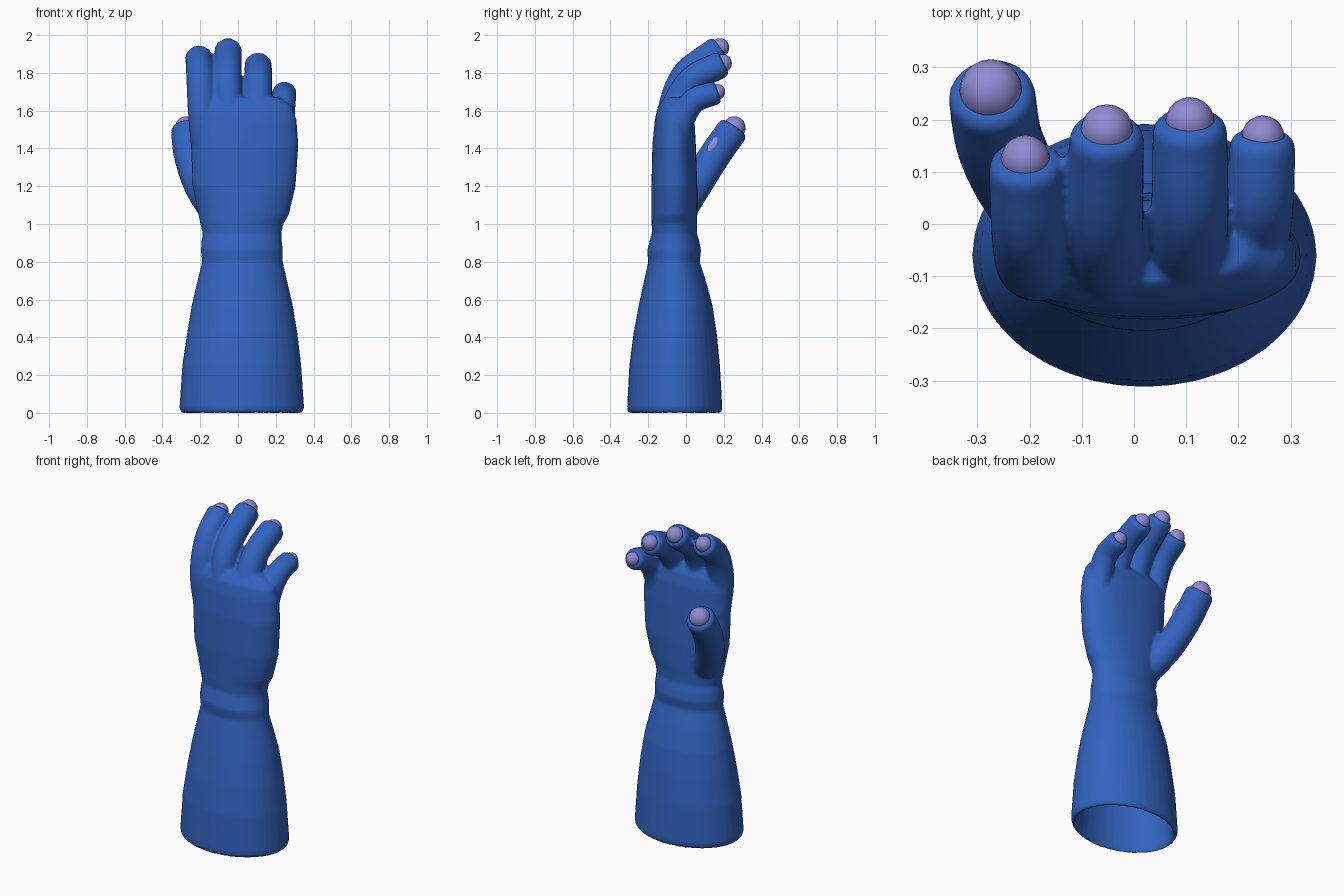
import bpy, bmesh
from math import cos, sin, pi
from mathutils import Vector

cube = bpy.data.objects.get("Cube")
if cube:
    bpy.data.objects.remove(cube, do_unlink=True)


def material(name, color):
    m = bpy.data.materials.new(name)
    m.use_nodes = True
    m.diffuse_color = color
    m.node_tree.nodes["Principled BSDF"].inputs["Base Color"].default_value = color
    m.node_tree.nodes["Principled BSDF"].inputs["Roughness"].default_value = 0.7
    return m


BLUE = material("glove blue", (0.032, 0.125, 0.52, 1))
LILAC = material("fingertip lilac", (0.28, 0.26, 0.66, 1))


def loft(bm, rings):
    """Skin a list of rings of points and close both ends."""
    loops = [[bm.verts.new(p) for p in ring] for ring in rings]
    n = len(loops[0])
    for a, b in zip(loops, loops[1:]):
        for i in range(n):
            j = (i + 1) % n
            bm.faces.new((a[i], a[j], b[j], b[i]))
    bm.faces.new(loops[0][::-1])
    bm.faces.new(loops[-1])


def oval(z, x0, x1, y0, y1, inset=0.0, power=1.0, n=40):
    """Horizontal oval ring inside the given limits."""
    cx, cy = (x0 + x1) / 2, (y0 + y1) / 2
    rx, ry = (x1 - x0) / 2 - inset, (y1 - y0) / 2 - inset
    ring = []
    for i in range(n):
        c, s = cos(2 * pi * i / n), sin(2 * pi * i / n)
        c = abs(c) ** power * (1 if c > 0 else -1)
        s = abs(s) ** power * (1 if s > 0 else -1)
        ring.append(Vector((cx + rx * c, cy + ry * s, z)))
    return ring


def spline(points, steps=6):
    """Smooth path through points of any dimension."""
    pts = [Vector(p) for p in points]
    pts = [2 * pts[0] - pts[1]] + pts + [2 * pts[-1] - pts[-2]]
    path = []
    for a, b, c, d in zip(pts, pts[1:], pts[2:], pts[3:]):
        for k in range(steps):
            t = k / steps
            path.append(0.5 * (2 * b + (c - a) * t + (2 * a - 5 * b + 4 * c - d) * t * t
                               + (3 * b - a - 3 * c + d) * t ** 3))
    return path + [pts[-2]]


def tube(bm, points, radii, n=20):
    """Tapered round tube with a softly rounded blunt end."""
    path = spline([(*p, r) for p, r in zip(points, radii)])
    centers = [p.to_3d() for p in path]
    sizes = [p[3] for p in path]
    end = (centers[-1] - centers[-2]).normalized()
    r = sizes[-1]
    for push, scale in ((0.012, 0.93), (0.022, 0.78)):
        centers.append(centers[len(path) - 1] + end * push)
        sizes.append(r * scale)
    rings = []
    for i, (c, s) in enumerate(zip(centers, sizes)):
        t = (centers[min(i + 1, len(centers) - 1)] - centers[max(i - 1, 0)]).normalized()
        u = (Vector((1, 0, 0)) - t * t.x).normalized()
        v = t.cross(u)
        rings.append([c + s * (u * cos(2 * pi * k / n) + v * sin(2 * pi * k / n))
                      for k in range(n)])
    loft(bm, rings)


def ball(name, center, size, aim=(0, 0, 1)):
    bpy.ops.mesh.primitive_uv_sphere_add(segments=20, ring_count=12, location=center)
    ob = bpy.context.object
    ob.name = name
    ob.scale = size
    ob.rotation_euler = Vector(aim).to_track_quat('Z', 'Y').to_euler()
    ob.data.materials.append(LILAC)
    bpy.ops.object.shade_smooth()


# Cuff, wrist and palm limits: z, left, right, front, back
sleeve = [(0.01, -0.305, 0.345, -0.31, 0.19), (0.03, -0.31, 0.35, -0.312, 0.192),
          (0.25, -0.295, 0.335, -0.30, 0.18), (0.42, -0.27, 0.315, -0.278, 0.163),
          (0.57, -0.245, 0.29, -0.25, 0.14), (0.7, -0.215, 0.26, -0.222, 0.105),
          (0.8, -0.19, 0.237, -0.2, 0.072)]
wrist = [(0.86, -0.197, 0.238, -0.206, 0.08), (0.91, -0.193, 0.232, -0.192, 0.07),
         (0.95, -0.187, 0.23, -0.18, 0.058), (1.0, -0.2, 0.24, -0.182, 0.058),
         (1.05, -0.21, 0.27, -0.183, 0.06)]
palm = [(1.2, -0.24, 0.305, -0.183, 0.06), (1.42, -0.25, 0.32, -0.178, 0.052),
        (1.55, -0.26, 0.31, -0.165, 0.045), (1.62, -0.255, 0.29, -0.15, 0.03),
        (1.67, -0.22, 0.22, -0.115, 0.0)]

bm = bmesh.new()
inside = [oval(*r, inset=0.028) for r in reversed(sleeve)]
inside[-1] = oval(0, *sleeve[0][1:], inset=0.02)
loft(bm, inside + [oval(0, *sleeve[0][1:], inset=0.008)]
     + [oval(*r) for r in sleeve + wrist] + [oval(*r, power=0.9) for r in palm])

# Digits: path from palm to tip, base radius, tip radius, fingertip radius
digits = {
    "index": ([(-0.17, -0.06, 1.4), (-0.19, -0.07, 1.6), (-0.2, -0.01, 1.78),
               (-0.207, 0.11, 1.885)], 0.078, 0.072, 0.047),
    "middle": ([(-0.04, -0.085, 1.4), (-0.05, -0.07, 1.62), (-0.055, 0.0, 1.79),
                (-0.052, 0.165, 1.922)], 0.078, 0.072, 0.05),
    "ring": ([(0.09, -0.085, 1.4), (0.1, -0.06, 1.6), (0.107, 0.03, 1.76),
              (0.107, 0.18, 1.842)], 0.08, 0.072, 0.047),
    "little": ([(0.215, -0.06, 1.35), (0.228, -0.03, 1.53), (0.24, 0.04, 1.65),
                (0.246, 0.15, 1.693)], 0.072, 0.064, 0.041),
    "thumb": ([(-0.1, -0.05, 1.04), (-0.2, 0.05, 1.2), (-0.255, 0.15, 1.36),
               (-0.272, 0.245, 1.495)], 0.085, 0.084, 0.06),
}
tips = []
for name, (path, r0, r1, rb) in digits.items():
    tube(bm, path, [r0 + (r1 - r0) * i / 3 for i in range(4)])
    aim = (Vector(path[-1]) - Vector(path[-2])).normalized()
    tips.append((name + "_fingertip", Vector(path[-1]) + aim * 0.018, rb))

# Glove: one skin blended from the sleeve, palm and digits
bmesh.ops.recalc_face_normals(bm, faces=bm.faces)
mesh = bpy.data.meshes.new("glove")
bm.to_mesh(mesh)
bm.free()
mesh.materials.append(BLUE)
glove = bpy.data.objects.new("glove", mesh)
bpy.context.collection.objects.link(glove)
remesh = glove.modifiers.new("blend", 'REMESH')
remesh.mode = 'VOXEL'
remesh.voxel_size = 0.01
remesh.use_smooth_shade = True
relax = glove.modifiers.new("relax", 'SMOOTH')
relax.factor = 0.5
relax.iterations = 4

# Exposed fingertips
for name, center, r in tips:
    ball(name, center, (r, r, r))

# Sliver of the bare thumb showing on its inner side
ball("thumb_inner_patch", (-0.205, 0.155, 1.42), (0.022, 0.03, 0.065), (-0.04, 0.1, 0.135))
